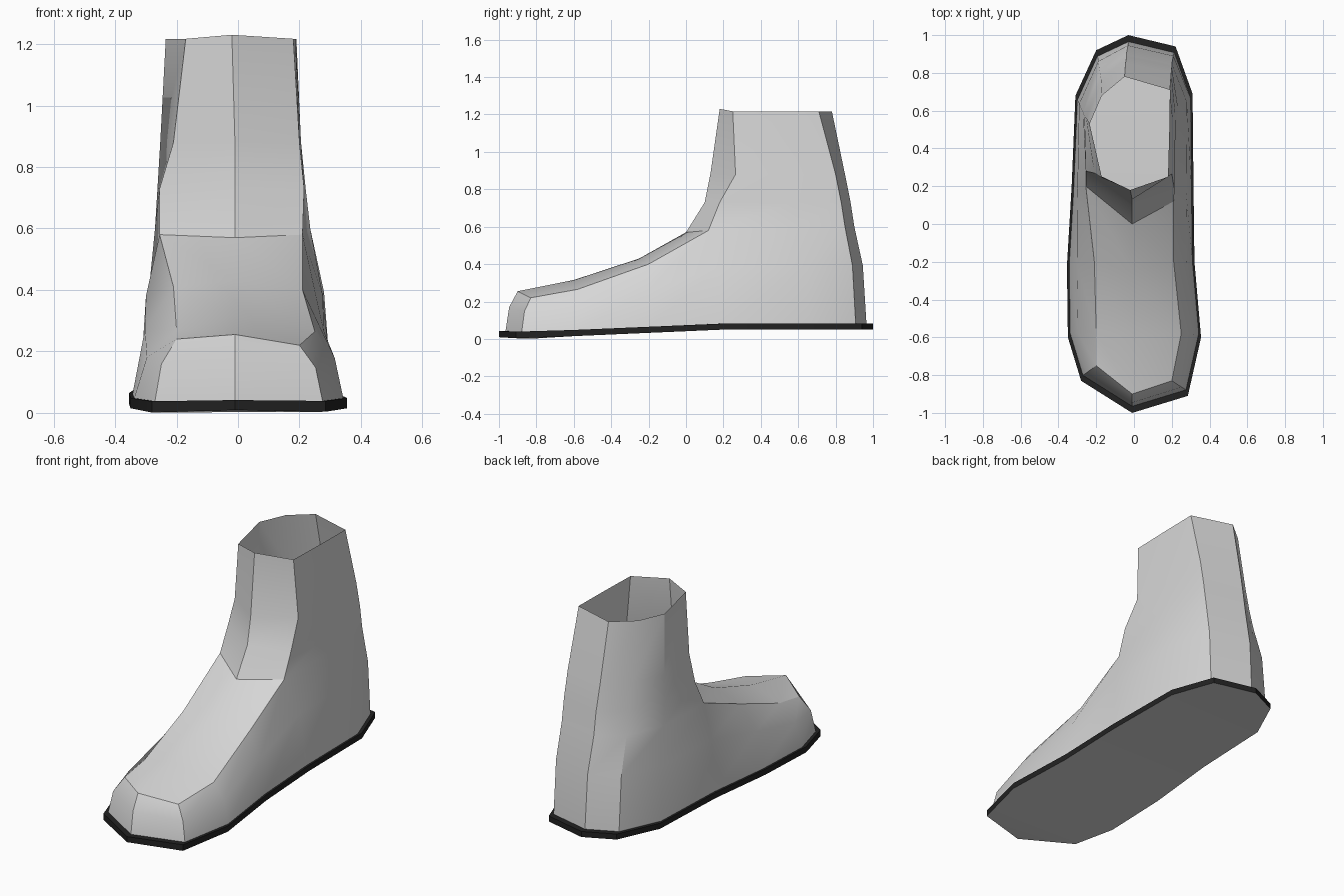
import bpy, bmesh, math
from mathutils import Vector as V

if "Cube" in bpy.data.objects:
    bpy.data.objects.remove(bpy.data.objects["Cube"])


def material(name, rgb):
    m = bpy.data.materials.new(name)
    m.diffuse_color = (*rgb, 1)
    m.use_nodes = True
    m.node_tree.nodes["Principled BSDF"].inputs["Base Color"].default_value = m.diffuse_color
    return m


GREY = material("light_grey", (0.68, 0.68, 0.68))
BLACK = material("black_rubber", (0.016, 0.016, 0.016))


def finish(name, bm, mats, angle):
    bmesh.ops.remove_doubles(bm, verts=bm.verts, dist=0.0005)
    me = bpy.data.meshes.new(name)
    bm.to_mesh(me)
    bm.free()
    for m in mats:
        me.materials.append(m)
    me.shade_smooth()
    me.set_sharp_from_angle(angle=math.radians(angle))
    ob = bpy.data.objects.new(name, me)
    bpy.context.collection.objects.link(ob)
    return ob


def face(bm, pts, mat=0):
    bm.faces.new([bm.verts.new(p) for p in pts]).material_index = mat


def bridge(bm, low, high, mat=0):
    n = len(low)
    for i in range(n):
        j = (i + 1) % n
        face(bm, (low[i], low[j], high[j], high[i]), mat)


def sole_height(y, keys):
    for (y0, z0), (y1, z1) in zip(keys, keys[1:]):
        if y <= y1:
            return z0 + (z1 - z0) * (y - y0) / (y1 - y0)
    return keys[-1][1]


# Sole outline: front tip, right side to the back, heel, left side to the front
OUTLINE = [(-.01, -1), (.285, -.91), (.355, -.6), (.32, -.2), (.315, .2), (.31, .69), (.22, .94),
           (-.03, 1), (-.2, .92), (-.31, .68), (-.33, .2), (-.355, -.22), (-.35, -.6), (-.28, -.83)]
UNDER = [(-1.01, .01), (-.85, 0), (-.6, .015), (.2, .05), (1, .05)]
OVER = [(-1.01, .042), (-.85, .037), (-.6, .048), (.2, .082), (1, .082)]
under = [V((x, y, sole_height(y, UNDER))) for x, y in OUTLINE]
over = [V((x, y, sole_height(y, OVER))) for x, y in OUTLINE]
welt = [V((p.x * .965, p.y * .965, p.z)) for p in over]

# Sole: black rim and lip, grey underside
bm = bmesh.new()
bridge(bm, under, over, 0)
bridge(bm, over, welt, 0)
for i in range(1, 6):
    face(bm, (under[i], under[14 - i], under[13 - i], under[i + 1]), 1)
face(bm, (under[0], under[13], under[1]), 1)
face(bm, (under[6], under[8], under[7]), 1)
finish("sole", bm, [BLACK, GREY], 25)

# Upper: crease line around the foot and ankle, in the same order as the outline
crease = [V(p) for p in (
    (-.01, -.9, .255), (.2, -.83, .22), (.25, -.58, .265), (.21, -.2, .4), (.21, .12, .58),
    (.235, .6, .6), (.2, .85, .6), (-.04, .9, .6), (-.18, .8, .6), (-.27, .59, .6),
    (-.255, .2, .58), (-.21, -.2, .41), (-.2, -.57, .27), (-.2, -.75, .24))]
# Bulging row between sole and crease
bulge = [V((a.x + (b.x - a.x) * .3, a.y + (b.y - a.y) * .3, a.z + (b.z - a.z) * .6))
         for a, b in zip(welt, crease)]
bm = bmesh.new()
bridge(bm, welt, bulge)
bridge(bm, bulge, crease)

# Instep: strip on each side of the centre line
ridge = [crease[0], V((-.01, -.6, .315)), V((-.01, -.25, .43)), V((-.01, 0, .57))]
for i in range(3):
    face(bm, (crease[i + 1], crease[i + 2], ridge[i + 1], ridge[i]))
    face(bm, (ridge[i], ridge[i + 1], crease[12 - i], crease[13 - i]))

# Shaft: eight-sided rings, open at the top
rings = [[ridge[3]] + crease[4:11]]
for z, xy in (
    (.73, ((-.01, .1), (.215, .18), (.22, .57), (.2, .83), (-.04, .88), (-.175, .77), (-.262, .57), (-.255, .28))),
    (.88, ((-.01, .13), (.2, .265), (.205, .55), (.197, .8), (-.045, .85), (-.173, .74), (-.253, .56), (-.21, .27))),
    (1.217, ((-.02, .18), (.18, .25), (.187, .5), (.19, .71), (-.05, .78), (-.17, .68), (-.235, .53), (-.17, .245)))):
    rings.append([V((x, y, z)) for x, y in xy])
rings[-1][0].z = 1.23
for low, high in zip(rings, rings[1:]):
    bridge(bm, low, high)
finish("boot_upper", bm, [GREY], 32)
